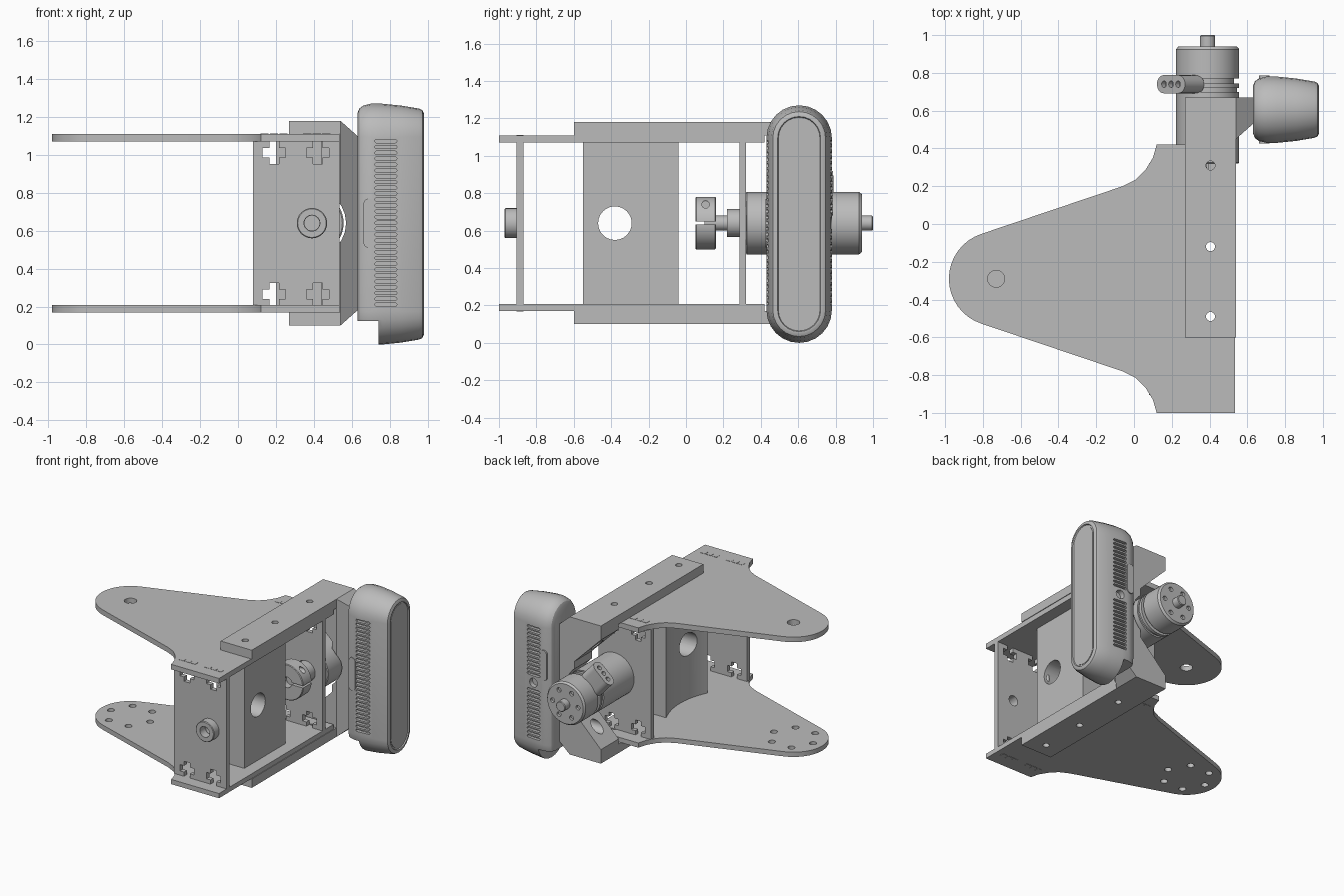
import bpy, bmesh, math
from math import cos, sin, pi, radians
from mathutils import Vector, Matrix

if "Cube" in bpy.data.objects:
    bpy.data.objects.remove(bpy.data.objects["Cube"], do_unlink=True)

grey = bpy.data.materials.new("plain grey")
grey.use_nodes = True
grey.diffuse_color = (0.5, 0.5, 0.5, 1)
grey.node_tree.nodes["Principled BSDF"].inputs["Base Color"].default_value = (0.5, 0.5, 0.5, 1)


def finish(bm, name):
    bmesh.ops.recalc_face_normals(bm, faces=bm.faces)
    me = bpy.data.meshes.new(name)
    bm.to_mesh(me)
    bm.free()
    ob = bpy.data.objects.new(name, me)
    bpy.context.collection.objects.link(ob)
    me.materials.append(grey)
    return ob


def place(axis, u, v, w):
    """Turn a profile point (u, v) at depth w into a 3D point."""
    return {"x": (w, u, v), "y": (u, w, v), "z": (u, v, w)}[axis]


def loft(name, axis, rings):
    """Skin a list of (profile, depth) rings and cap both ends."""
    bm = bmesh.new()
    loops = [[bm.verts.new(place(axis, u, v, w)) for u, v in prof] for prof, w in rings]
    for a, b in zip(loops, loops[1:]):
        for i in range(len(a)):
            j = (i + 1) % len(a)
            bm.faces.new((a[i], a[j], b[j], b[i]))
    bm.faces.new(loops[0])
    bm.faces.new(loops[-1])
    return finish(bm, name)


def prism(name, axis, prof, a, b):
    return loft(name, axis, [(prof, a), (prof, b)])


def box(name, x0, x1, y0, y1, z0, z1):
    return prism(name, "z", [(x0, y0), (x1, y0), (x1, y1), (x0, y1)], z0, z1)


def circle(u, v, r, n=40):
    return [(u + r * cos(2 * pi * i / n), v + r * sin(2 * pi * i / n)) for i in range(n)]


def stadium(u, v, hu, hv, n=12):
    """Rounded slot outline, long in v."""
    return [(u + hu * cos(pi * i / n), v + s * (hv - hu) + s * hu * sin(pi * i / n))
            if s > 0 else
            (u - hu * cos(pi * i / n), v - (hv - hu) - hu * sin(pi * i / n))
            for s in (1, -1) for i in range(n + 1)]


def turned(name, cx, cz, steps):
    return loft(name, "y", [(circle(cx, cz, r, 48), y) for y, r in steps])


def cut(ob, *cutters):
    for c in cutters:
        m = ob.modifiers.new("cut", "BOOLEAN")
        m.operation, m.solver, m.object = "DIFFERENCE", "EXACT", c
        bpy.context.view_layer.objects.active = ob
        bpy.ops.object.modifier_apply(modifier=m.name)
        bpy.data.objects.remove(c, do_unlink=True)


def join(obs):
    bm = bmesh.new()
    for o in obs:
        bm.from_mesh(o.data)
        bpy.data.objects.remove(o, do_unlink=True)
    return finish(bm, "cutter")


def drill(axis, spots, r, a, b):
    return join([prism("drill", axis, circle(u, v, r, 24), a, b) for u, v in spots])


CX, CZ, MID = 0.39, 0.64, -0.29     # axle position and plate symmetry line
TIP = (-0.73, MID)
bolts = [(0.405, y) for y in (-0.49, -0.12, 0.31)]

# Tapered side plates with a rounded tip
flare = [(0.535, -1), (0.12, -1), (0.1, -0.93), (0.06, -0.865), (0.01, -0.815), (-0.06, -0.78)]
nose = [(TIP[0] + 0.25 * cos(radians(a)), MID + 0.25 * sin(radians(a))) for a in range(252, 107, -9)]
outline = flare + nose + [(x, 2 * MID - y) for x, y in reversed(flare)]
for name, z0, z1 in (("top_plate", 1.07, 1.11), ("bottom_plate", 0.17, 0.207)):
    plate = prism(name, "z", outline, z0, z1)
    cut(plate, drill("z", bolts, 0.024, z0 - 0.1, z1 + 0.1))
    if name == "top_plate":
        cut(plate, drill("z", [TIP], 0.045, 1, 1.2))
    else:
        ring = [(TIP[0] + 0.17 * cos(i * pi / 3), MID + 0.17 * sin(i * pi / 3)) for i in range(6)]
        cut(plate, drill("z", ring, 0.026, 0, 0.3))

# Long bars over the plates
for name, z0, z1 in (("top_bar", 1.11, 1.18), ("bottom_bar", 0.1, 0.17)):
    bar = box(name, 0.27, 0.54, -0.6, 0.67, z0, z1)
    cut(bar, drill("z", bolts, 0.024, z0 - 0.1, z1 + 0.1))

# Cross walls with plus-shaped fastener cut-outs and locking tabs
a, b = 0.025, 0.06
plus = [(a, a), (b, a), (b, -a), (a, -a), (a, -b), (-a, -b),
        (-a, -a), (-b, -a), (-b, a), (-a, a), (-a, b), (a, b)]
for name, y0, hole in (("front_wall", -0.905, 0.04), ("rear_wall", 0.285, 0.08)):
    y1 = y0 + 0.036
    wall = box(name, 0.08, 0.535, y0, y1, 0.207, 1.07)
    cuts = [prism("c", "y", [(x + u, z + v) for u, v in plus], y0 - 0.1, y1 + 0.1)
            for x in (0.19, 0.42) for z in (1.012, 0.265)]
    cut(wall, join(cuts), drill("y", [(CX, CZ)], hole, y0 - 0.1, y1 + 0.1))
    for x in (0.19, 0.415):
        for z0, z1 in ((1.07, 1.112), (0.168, 0.207)):
            for dx in (-0.05, 0, 0.05):
                box("locking_tab", x + dx - 0.022, x + dx + 0.022, y0, y1, z0, z1)

# Front bearing
bearing = turned("front_bearing", CX, CZ, [(-0.97, 0.075), (-0.965, 0.08), (-0.905, 0.08)])
cut(bearing, drill("y", [(CX, CZ)], 0.042, -1.1, -0.8))

# Spacer block, hollowed on the wheel side
hollow = [(0.2 + 0.06 * (1 - t * t), -0.295 + 0.255 * t) for t in [i / 8 for i in range(-8, 9)]]
spacer = prism("spacer_block", "z", hollow + [(0.44, -0.04), (0.44, -0.55)], 0.207, 1.07)
cut(spacer, drill("x", [(-0.38, CZ)], 0.09, 0, 0.7), drill("z", bolts[:2], 0.024, 0, 1.3))

# Bracket that carries the camera and clears the motor
upper = [(0.27, 0.54), (0.54, 0.54), (0.63, 0.46)]
bracket_profile = ([(x, CZ + z) for x, z in upper] + [(x, CZ - z) for x, z in reversed(upper)]
                   + [(0.27, 0.21), (0.5, 0.44), (0.5, 0.84), (0.27, 1.07)])
bracket = prism("camera_bracket", "y", bracket_profile, 0.45, 0.67)
cut(bracket, drill("y", [(CX, CZ)], 0.18, 0.3, 0.8),
    prism("c", "z", [(0.54, 0.44), (0.7, 0.44), (0.7, 0.592), (0.54, 0.45)], 0, 1.3),
    drill("x", [(0.56, 0.32), (0.56, 0.96)], 0.045, 0.2, 0.6))

# Motor, shaft and clamp
motor = turned("motor", CX, CZ, [(0.32, 0.16), (0.325, 0.167), (0.7, 0.167), (0.7, 0.155), (0.72, 0.155),
               (0.72, 0.167), (0.745, 0.167), (0.745, 0.14), (0.77, 0.14), (0.77, 0.167),
               (0.925, 0.167), (0.94, 0.155)])
ends = [(CX + 0.11 * cos(i * pi / 3), CZ + 0.11 * sin(i * pi / 3)) for i in range(6)]
cut(motor, drill("y", ends, 0.018, 0.92, 1))
turned("rear_shaft", CX, CZ, [(0.93, 0.04), (0.995, 0.04), (1, 0.035)])
turned("gearbox_boss", CX, CZ, [(0.22, 0.075), (0.33, 0.075)])
turned("drive_shaft", CX, CZ, [(0.1, 0.04), (0.23, 0.04)])
clamp = turned("shaft_clamp", CX, CZ, [(0.05, 0.135), (0.055, 0.14), (0.155, 0.14), (0.16, 0.135)])
cut(clamp, drill("y", [(CX, CZ)], 0.042, 0, 0.12),
    box("c", 0.2, 0.6, 0, 0.2, CZ - 0.008, CZ + 0.008),
    drill("x", [(0.105, 0.74)], 0.02, 0.44, 0.6))

# Wire connector leaning out of the motor
prof = stadium(0, 0, 0.048, 0.1)
plug = prism("wire_connector", "z", [(v, u) for u, v in prof], 0.14, 0.29)
cut(plug, drill("z", [(-0.05, 0), (0, 0), (0.05, 0)], 0.017, 0.26, 0.35))
plug.data.transform(Matrix.Translation((CX, 0.74, CZ)) @ Matrix.Rotation(radians(-42), 4, "Y"))

# Camera housing: rounded shell, tapered to its recessed front glass
CY, CAMZ = 0.605, 0.635
rings = [(0.63, 0.05), (0.64, 0.025), (0.66, 0.01), (0.7, 0), (0.76, 0), (0.86, 0.01), (0.955, 0.026),
         (0.972, 0.034), (0.98, 0.05), (0.98, 0.06), (0.972, 0.064)]
camera = loft("camera_housing", "x",
              [(stadium(CY, CAMZ, 0.175 - i, 0.635 - i), x) for x, i in rings])
cut(camera, box("c", 0.6, 0.742, 0.3, 0.9, -0.1, 0.125))
slot = [(v, u) for u, v in stadium(0, 0, 0.009, 0.058, 6)]
for y0, y1, side in ((0.4, 0.455, -1), (0.755, 0.8, 1)):
    vents = [prism("c", "y", [(0.78 + u, 0.21 + i * 0.0308 + v) for u, v in slot], y0, y1)
             for i in range(29) if side < 0 or abs(i - 14) > 1]
    cut(camera, join(vents))
cut(camera, drill("y", [(0.78, CZ)], 0.035, 0.74, 0.8))
prism("camera_side_button", "y", stadium(0.69, CZ, 0.028, 0.13), 0.426, 0.45)
prism("camera_port_cover", "y", stadium(0.69, 0.8, 0.028, 0.12), 0.76, 0.785)
prism("front_glass", "x", stadium(CY, CAMZ, 0.1, 0.56), 0.965, 0.975)

# Smooth shading on curved parts
bpy.ops.object.select_all(action="DESELECT")
for ob in bpy.context.collection.objects:
    if ob.type == "MESH" and grey.name in ob.data.materials:
        ob.select_set(True)
        bpy.context.view_layer.objects.active = ob
bpy.ops.object.shade_smooth_by_angle(angle=radians(30))
